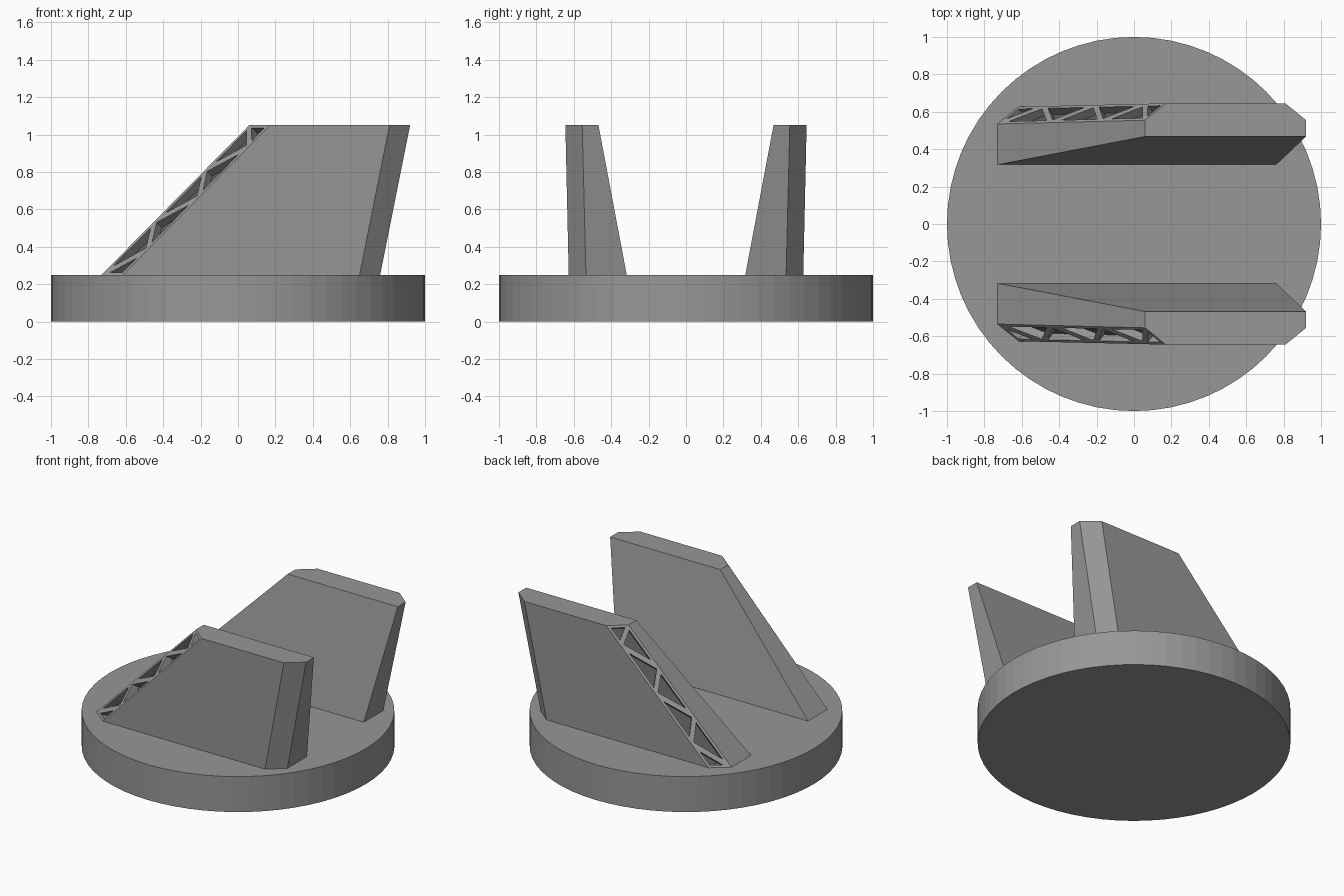
import bpy, bmesh
from mathutils import Vector

if "Cube" in bpy.data.objects:
    bpy.data.objects.remove(bpy.data.objects["Cube"])

BASE_TOP, FIN_TOP = 0.25, 1.05


def make_material(name, value):
    mat = bpy.data.materials.new(name)
    mat.diffuse_color = (value, value, value, 1)
    mat.use_nodes = True
    mat.node_tree.nodes["Principled BSDF"].inputs["Base Color"].default_value = mat.diffuse_color
    return mat


grey = make_material("dark_grey", 0.31)
recess = make_material("recess_grey", 0.1)


def make_object(name, bm, materials):
    mesh = bpy.data.meshes.new(name)
    bm.to_mesh(mesh)
    bm.free()
    for mat in materials:
        mesh.materials.append(mat)
    obj = bpy.data.objects.new(name, mesh)
    bpy.context.collection.objects.link(obj)
    return obj


# Round base plate
bm = bmesh.new()
bmesh.ops.create_cone(bm, cap_ends=True, segments=64, radius1=1, radius2=1, depth=BASE_TOP)
bmesh.ops.translate(bm, verts=bm.verts, vec=(0, 0, BASE_TOP / 2))
make_object("base_disc", bm, [grey])

# Swept fin: six-sided outline at the base and at the tip
root = [(-0.73, 0.317), (-0.73, 0.535), (-0.615, 0.627), (0.65, 0.627), (0.76, 0.535), (0.76, 0.317)]
tip = [(0.06, 0.468), (0.06, 0.555), (0.17, 0.645), (0.81, 0.645), (0.92, 0.555), (0.92, 0.468)]
bm = bmesh.new()
lo = [bm.verts.new((x, y, BASE_TOP)) for x, y in root]
hi = [bm.verts.new((x, y, FIN_TOP)) for x, y in tip]


def edge_nodes(i, fractions):
    inner = [bm.verts.new(lo[i].co.lerp(hi[i].co, f)) for f in fractions]
    return [lo[i]] + inner + [hi[i]]


# Extra points along the two edges of the leading chamfer
a = edge_nodes(1, (0.36, 0.70))
b = edge_nodes(2, (0.17, 0.52, 0.86))
bm.faces.new(lo)
bm.faces.new(hi)
bm.faces.new([lo[0], hi[0]] + a[::-1])
bm.faces.new(b + [hi[3], lo[3]])
for i in (3, 4, 5):
    j = (i + 1) % 6
    bm.faces.new((lo[i], lo[j], hi[j], hi[i]))

# Zigzag triangles on the chamfer, sunk to leave a lattice of struts
cells = []
for i in range(4):
    cells.append(bm.faces.new((a[i], b[i], b[i + 1])))
    if i < 3:
        cells.append(bm.faces.new((a[i], b[i + 1], a[i + 1])))
bmesh.ops.recalc_face_normals(bm, faces=bm.faces)
bmesh.ops.inset_individual(bm, faces=cells, thickness=0.016, use_even_offset=True)
floors = bmesh.ops.extrude_discrete_faces(bm, faces=cells)["faces"]
for f in floors:
    bmesh.ops.translate(bm, verts=f.verts, vec=f.normal * -0.05)
    f.material_index = 1

fin = make_object("fins", bm, [grey, recess])
mirror = fin.modifiers.new("other_side", 'MIRROR')
mirror.use_axis = (False, True, False)
mirror.use_mirror_merge = False
